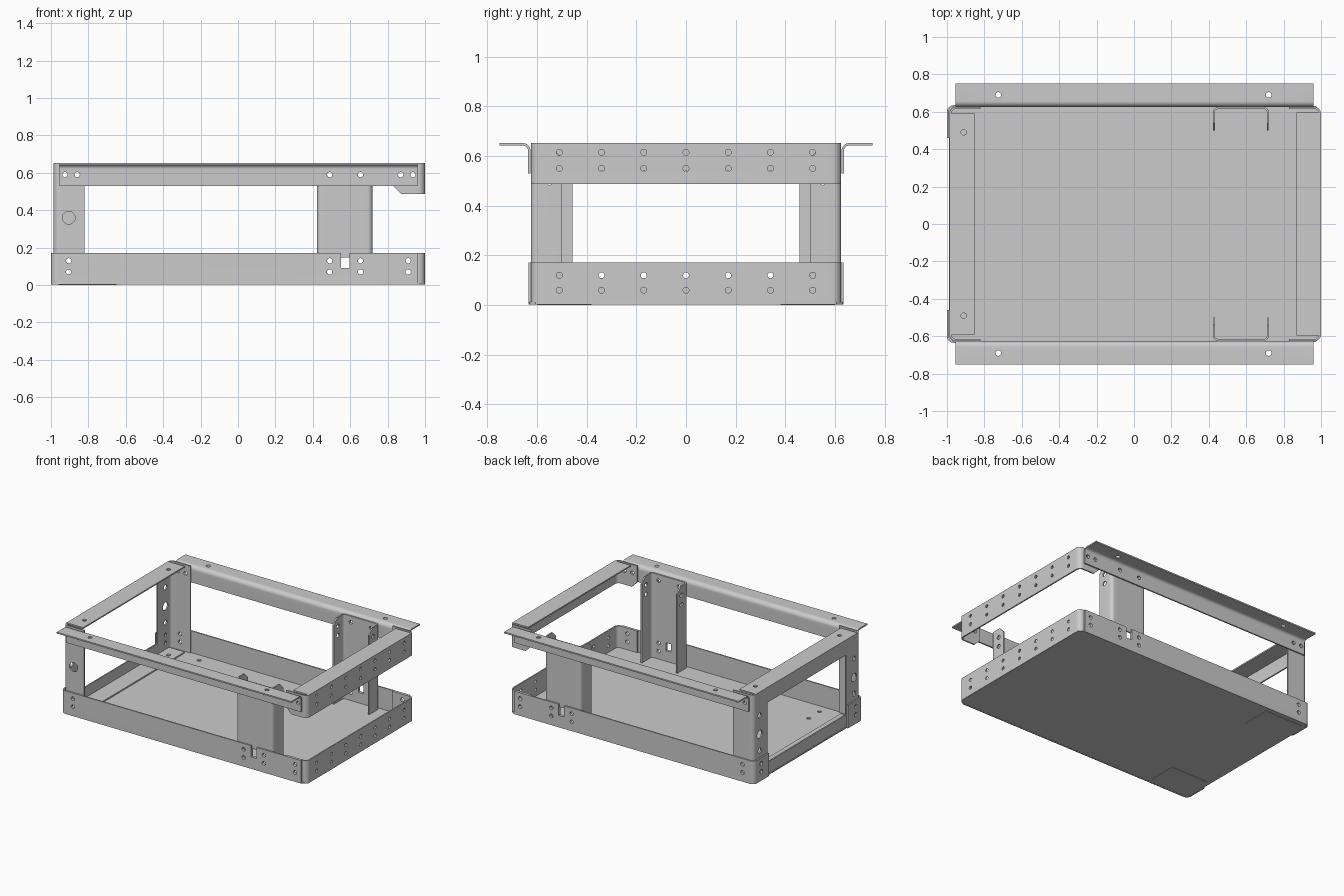
import bpy, bmesh
from math import pi
from mathutils import Vector, Matrix

if "Cube" in bpy.data.objects:
    bpy.data.objects.remove(bpy.data.objects["Cube"])

T = 0.01  # sheet thickness
AX = {'x': lambda a, b, h: (h, a, b), 'y': lambda a, b, h: (a, h, b), 'z': lambda a, b, h: (a, b, h)}
ROT = {'x': Matrix.Rotation(pi / 2, 4, 'Y'), 'y': Matrix.Rotation(pi / 2, 4, 'X'), 'z': Matrix()}


def fillet(pts, r, n=6):
    """Round the inner corners of an open 2D path."""
    P = [Vector(p) for p in pts]
    out = [P[0]]
    for a, b, c in zip(P, P[1:], P[2:]):
        s, e = b + (a - b).normalized() * r, b + (c - b).normalized() * r
        mid = s + e - b  # arc centre for square corners
        for i in range(n + 1):
            d = s.lerp(e, i / n) - mid
            out.append(mid + d.normalized() * r)
    return out + [P[-1]]


def prism(bm, pts, axis, h0, h1):
    lo = [bm.verts.new(AX[axis](p[0], p[1], h0)) for p in pts]
    hi = [bm.verts.new(AX[axis](p[0], p[1], h1)) for p in pts]
    bm.faces.new(lo)
    bm.faces.new(hi)
    n = len(pts)
    for i in range(n):
        j = (i + 1) % n
        bm.faces.new((lo[i], lo[j], hi[j], hi[i]))


def rect(a0, b0, a1, b1):
    return [(a0, b0), (a1, b0), (a1, b1), (a0, b1)]


def to_object(bm, name):
    bmesh.ops.recalc_face_normals(bm, faces=bm.faces)
    me = bpy.data.meshes.new(name)
    bm.to_mesh(me)
    bm.free()
    ob = bpy.data.objects.new(name, me)
    bpy.context.collection.objects.link(ob)
    return ob


def finish(ob, holes, cuts):
    """Punch holes (axis, position, radius) and prism cuts, then shade."""
    bpy.ops.object.select_all(action='DESELECT')
    bpy.context.view_layer.objects.active = ob
    ob.select_set(True)
    cutter = None
    if holes or cuts:
        bm = bmesh.new()
        for axis, pos, r in holes:
            bmesh.ops.create_cone(bm, cap_ends=True, segments=20, radius1=r, radius2=r, depth=0.06,
                                  matrix=Matrix.Translation(pos) @ ROT[axis])
        for c in cuts:
            prism(bm, *c)
        cutter = to_object(bm, "cutter")
        cutter.hide_render = True
        m = ob.modifiers.new("holes", 'BOOLEAN')
        m.operation, m.solver, m.object = 'DIFFERENCE', 'EXACT', cutter
    for m in list(ob.modifiers):
        bpy.ops.object.modifier_apply(modifier=m.name)
    if cutter:
        bpy.data.objects.remove(cutter)
    bpy.ops.object.shade_smooth_by_angle(angle=0.5)
    return ob


def strip(name, pts, axis, h0, h1, r=0.03, holes=(), cuts=()):
    """Bent sheet: rounded path swept along an axis."""
    bm = bmesh.new()
    path = fillet(pts, r)
    lo = [bm.verts.new(AX[axis](p.x, p.y, h0)) for p in path]
    hi = [bm.verts.new(AX[axis](p.x, p.y, h1)) for p in path]
    for i in range(len(path) - 1):
        bm.faces.new((lo[i], lo[i + 1], hi[i + 1], hi[i]))
    ob = to_object(bm, name)
    m = ob.modifiers.new("sheet", 'SOLIDIFY')
    m.thickness, m.offset, m.use_even_offset = T, 0, True
    return finish(ob, holes, cuts)


def plate(name, pts, axis, h0, h1, holes=(), cuts=()):
    bm = bmesh.new()
    prism(bm, pts, axis, h0, h1)
    return finish(to_object(bm, name), holes, cuts)


def u_path(x_tip, x_web, y):
    return [(x_tip, -y), (x_web, -y), (x_web, y), (x_tip, y)]


R = 0.014
# screw positions (x, z) shared by the overlapping side sheets
low = [(x, z) for x in (-0.905, 0.49, 0.655, 0.91) for z in (0.07, 0.13)]
high = [(x, 0.59) for x in (-0.925, -0.86, 0.49, 0.655, 0.87, 0.935)]


def side_holes(xz, s, x0=-2, x1=2):
    return [('y', (x, s * 0.625, z), R) for x, z in xz if x0 < x < x1]


def end_holes(zs):
    return [('x', (0.995, 0.17 * i, z), R * 0.85) for i in range(-3, 4) for z in zs]


BOTH = (("front", -1), ("back", 1))

# tray floor with clipped corners
c = 0.025
floor = [(-0.99, -0.63 + c), (-0.99 + c, -0.63), (0.998 - c, -0.63), (0.998, -0.63 + c),
         (0.998, 0.63 - c), (0.998 - c, 0.63), (-0.99 + c, 0.63), (-0.99, 0.63 - c)]
plate("tray_floor", floor, 'z', 0.003, 0.012,
      holes=[('z', (-0.705, y, 0), 0.014) for y in (-0.55, -0.425, 0.43, 0.555)])

for side, s in BOTH:
    # thin foot plate under the floor
    plate(side + "_foot_plate", rect(-0.96, s * 0.38, -0.65, s * 0.6), 'z', 0, 0.004)
    # tray side wall wrapping round the left corner, with open slot
    strip(side + "_tray_wall", [(0.96, s * 0.63), (-0.995, s * 0.63), (-0.995, s * 0.46)], 'z', 0.002, 0.172,
          holes=side_holes(low, s) + [('x', (-0.995, s * 0.55, z), R) for z in (0.07, 0.13)],
          cuts=[(rect(0.55, 0.09, 0.597, 0.2), 'y', s * 0.625 - 0.03, s * 0.625 + 0.03)])
    # top mounting rail
    strip(side + "_top_rail", [(s * 0.75, 0.647), (s * 0.631, 0.647), (s * 0.631, 0.53)], 'x', -0.955, 0.96, r=0.025,
          holes=side_holes(high, s) + [('z', (x, s * 0.69, 0.645), 0.015) for x in (-0.725, 0.72)])
    # upright channel with clipped lip tops
    strip(side + "_channel_post",
          [(0.427, s * 0.5), (0.427, s * 0.62), (0.715, s * 0.62), (0.715, s * 0.5)], 'z', 0.012, 0.635, r=0.022,
          holes=side_holes(low + high, s, 0.45, 0.7)
          + [('x', (x, s * 0.55, z), 0.016) for x in (0.427, 0.715) for z in (0.5, 0.57)],
          cuts=[(rect(0.552, 0.09, 0.595, 0.148), 'y', s * 0.62 - 0.03, s * 0.62 + 0.03),
                ([(s * 0.49, 0.585), (s * 0.49, 0.66), (s * 0.565, 0.66)], 'x', 0.3, 0.8)])

# right wall of the tray
strip("right_tray_wall", u_path(0.83, 0.995, 0.62), 'z', 0.004, 0.172,
      holes=end_holes((0.06, 0.12)) + side_holes(low, -1, 0.8) + side_holes(low, 1, 0.8))

# right upper beam with clipped tabs and top flange
strip("right_top_beam", u_path(0.83, 0.995, 0.62), 'z', 0.487, 0.653,
      holes=end_holes((0.55, 0.615)) + side_holes(high, -1, 0.8) + side_holes(high, 1, 0.8),
      cuts=[([(0.82, 0.54), (0.82, 0.48), (0.88, 0.48)], 'y', -0.7, 0.7)])
plate("right_top_flange", rect(0.87, -0.597, 0.996, 0.597), 'z', 0.643, 0.653)

# left end frame: two corner posts, sill and header in one bent sheet
strip("left_end_frame", u_path(-0.82, -0.982, 0.62), 'z', 0.012, 0.653,
      holes=side_holes(low + high, -1, -2, -0.8) + side_holes(low + high, 1, -2, -0.8)
      + [('y', (-0.905, -0.62, 0.36), 0.034)]
      + [('x', (-0.982, y, z), r) for y in (-0.55, 0.55)
         for z, r in ((0.07, R), (0.13, R), (0.22, 0.018), (0.34, 0.03), (0.48, 0.018))],
      cuts=[(rect(-0.457, 0.1, 0.457, 0.54), 'x', -1.03, -0.93)])
for name, z in (("left_top_flange", 0.643), ("left_bottom_flange", 0.012)):
    plate(name, rect(-0.982, -0.592, -0.85, 0.592), 'z', z, z + T,
          holes=[('z', (-0.91, y, z), 0.015) for y in (-0.49, 0.49)])
